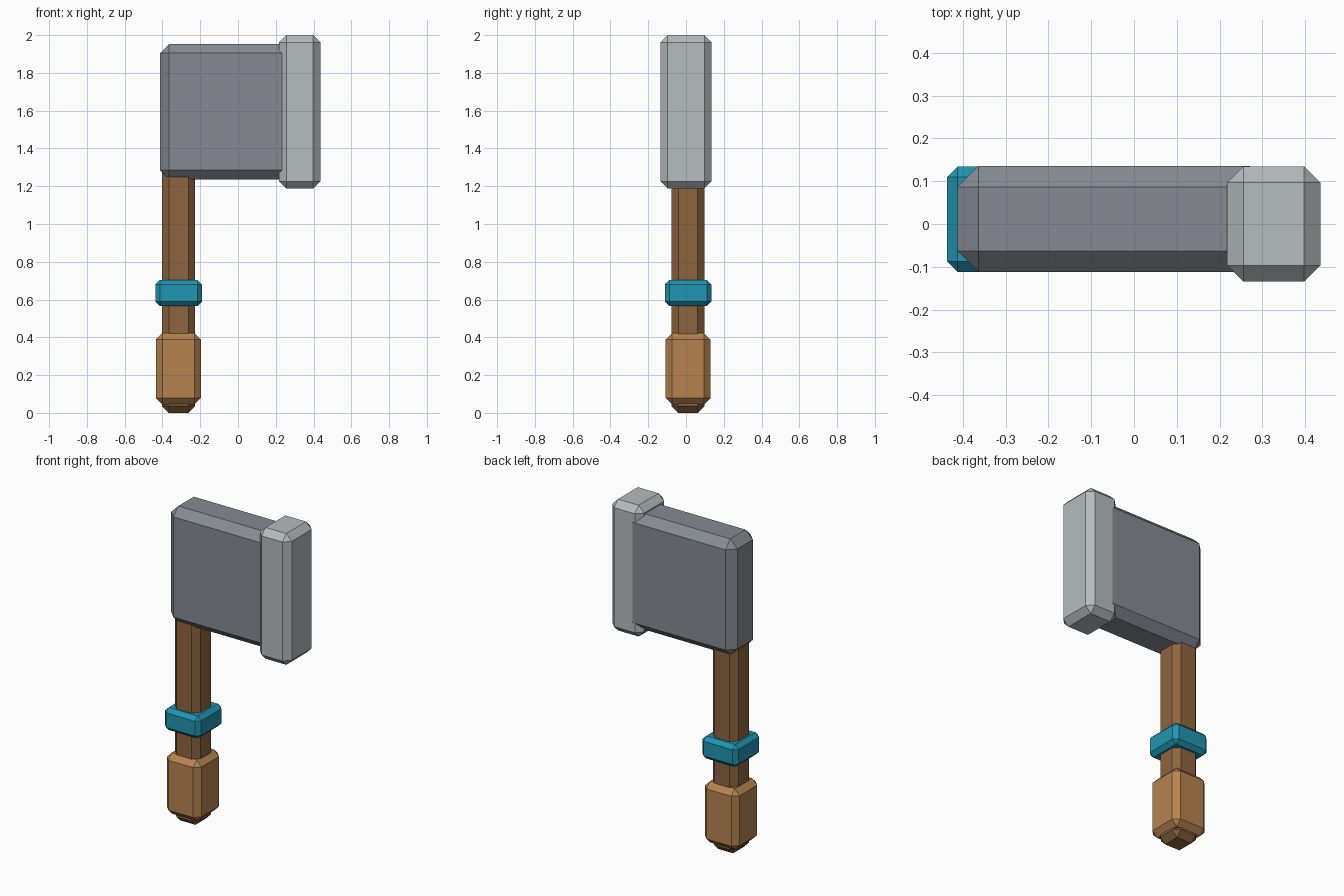
import bpy, bmesh

if "Cube" in bpy.data.objects:
    bpy.data.objects.remove(bpy.data.objects["Cube"])


def material(name, rgb):
    m = bpy.data.materials.new(name)
    m.diffuse_color = (*rgb, 1)
    m.use_nodes = True
    m.node_tree.nodes["Principled BSDF"].inputs["Base Color"].default_value = m.diffuse_color
    return m


def chamfered_box(name, x, y, z, chamfer, mat):
    """Box spanning the given (min, max) ranges, with flat single-step chamfers."""
    bm = bmesh.new()
    bmesh.ops.create_cube(bm, size=1)
    for v in bm.verts:
        v.co = [(r[0] + r[1]) / 2 + c * (r[1] - r[0]) for c, r in zip(v.co, (x, y, z))]
    bmesh.ops.bevel(bm, geom=bm.edges[:], offset=chamfer, offset_type='OFFSET',
                    segments=1, profile=0.5, affect='EDGES')
    bmesh.ops.recalc_face_normals(bm, faces=bm.faces[:])
    mesh = bpy.data.meshes.new(name)
    bm.to_mesh(mesh)
    bm.free()
    mesh.materials.append(mat)
    obj = bpy.data.objects.new(name, mesh)
    bpy.context.collection.objects.link(obj)
    return obj


dark_wood = material("dark_wood", (0.27, 0.13, 0.05))
light_wood = material("light_wood", (0.47, 0.23, 0.08))
teal = material("teal", (0.015, 0.30, 0.44))
steel = material("steel", (0.24, 0.26, 0.29))
bright_steel = material("bright_steel", (0.46, 0.50, 0.51))

# Handle: shaft, grip at the bottom and coloured collar
chamfered_box("shaft", (-0.402, -0.227), (-0.077, 0.098), (0, 1.5), 0.036, dark_wood)
chamfered_box("grip", (-0.435, -0.197), (-0.108, 0.130), (0.045, 0.422), 0.034, light_wood)
chamfered_box("collar", (-0.437, -0.191), (-0.112, 0.134), (0.565, 0.704), 0.024, teal)

# Head: broad body and the thicker striking edge
chamfered_box("head_body", (-0.413, 0.32), (-0.112, 0.136), (1.236, 1.954), 0.049, steel)
chamfered_box("head_edge", (0.218, 0.436), (-0.135, 0.135), (1.188, 2.0), 0.038, bright_steel)
